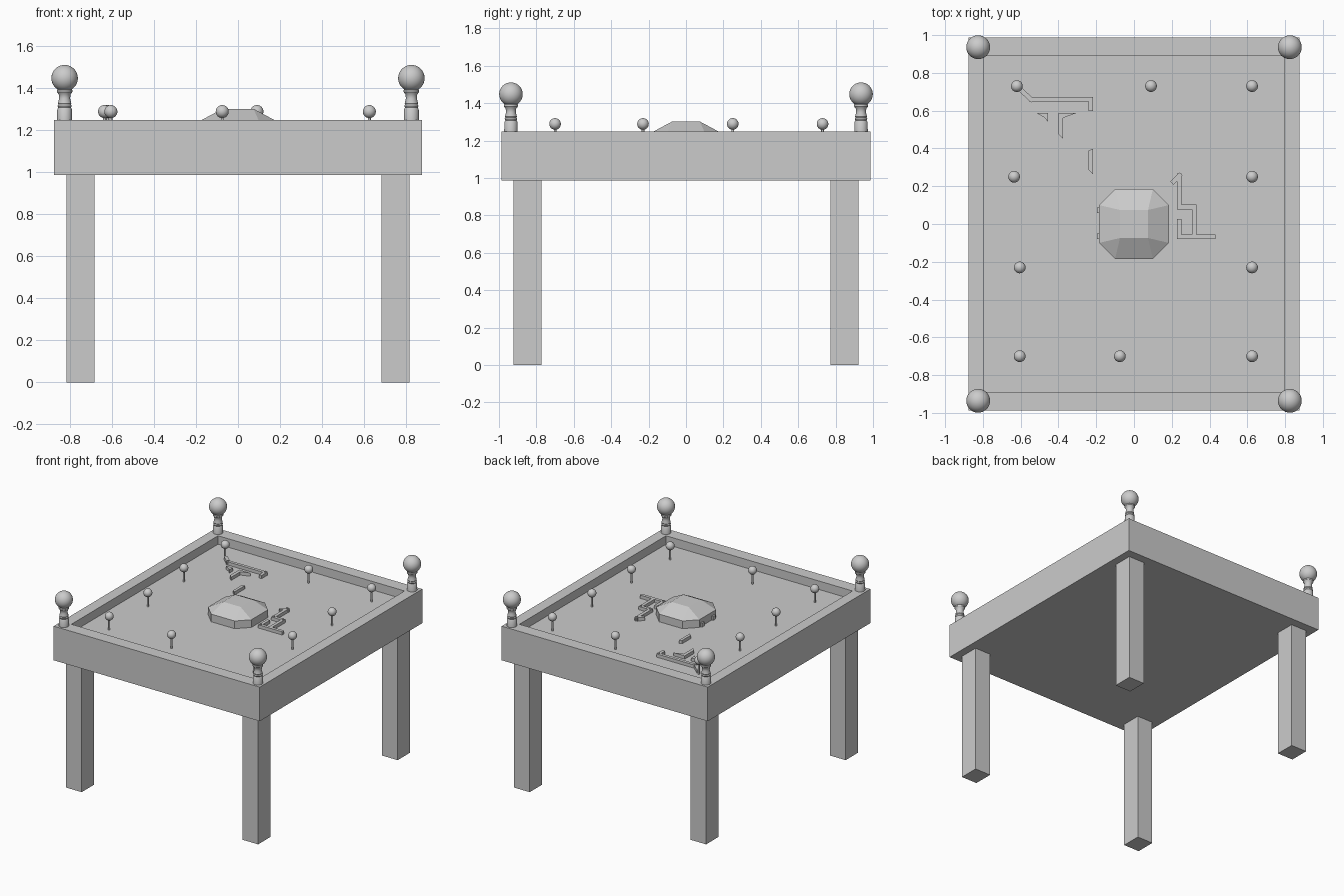
import bpy, bmesh
from math import sin, cos, pi, atan2, radians
from mathutils import Vector

if "Cube" in bpy.data.objects:
    bpy.data.objects.remove(bpy.data.objects["Cube"])

TOP, FLOOR, UNDER = 1.249, 1.184, 0.987


def loft(name, rings, smooth=False):
    """Skin a stack of equal-length vertex rings and cap both ends."""
    bm = bmesh.new()
    rows = [[bm.verts.new(p) for p in ring] for ring in rings]
    n = len(rows[0])
    for a, b in zip(rows, rows[1:]):
        for i in range(n):
            j = (i + 1) % n
            bm.faces.new((a[i], a[j], b[j], b[i]))
    bm.faces.new(rows[0][::-1])
    bm.faces.new(rows[-1])
    bmesh.ops.remove_doubles(bm, verts=bm.verts, dist=1e-5)
    bmesh.ops.recalc_face_normals(bm, faces=bm.faces)
    me = bpy.data.meshes.new(name)
    bm.to_mesh(me)
    bm.free()
    ob = bpy.data.objects.new(name, me)
    bpy.context.collection.objects.link(ob)
    if smooth:
        shade(ob)
    return ob


def shade(ob):
    bpy.ops.object.select_all(action='DESELECT')
    ob.select_set(True)
    bpy.context.view_layer.objects.active = ob
    bpy.ops.object.shade_smooth_by_angle(angle=radians(35))


def rect(hx, hy, z, cx=0, cy=0):
    return [(cx + sx * hx, cy + sy * hy, z) for sx, sy in ((-1, -1), (1, -1), (1, 1), (-1, 1))]


def prism(name, pts, z0, z1):
    return loft(name, [[(x, y, z) for x, y in pts] for z in (z0, z1)])


def lathe(name, x, y, profile, n=24):
    return loft(name, [[(x + r * cos(2 * pi * i / n), y + r * sin(2 * pi * i / n), z)
                        for i in range(n)] for r, z in profile], True)


def ball(name, x, y, z, r):
    bpy.ops.mesh.primitive_uv_sphere_add(segments=32, ring_count=16, radius=r, location=(x, y, z))
    bpy.context.object.name = name
    shade(bpy.context.object)


def rail(name, pts, w=0.024, h=0.025):
    """Straight bars along a path, with a round peg at each bend."""
    for k, (a, b) in enumerate(zip(pts, pts[1:])):
        a, b = Vector(a), Vector(b)
        d = (b - a).normalized()
        s = Vector((-d.y, d.x)) * w / 2
        e = d * w / 2
        prism(f"{name}_bar_{k}", [a - e - s, b + e - s, b + e + s, a - e + s], FLOOR - .002, FLOOR + h)
    for k, p in enumerate(pts[1:-1]):
        lathe(f"{name}_peg_{k}", p[0], p[1], [(.008, FLOOR), (.008, FLOOR + h + .006)], 12)


# Table box with a sunken playing surface
loft("table_box", [rect(.876, .987, UNDER), rect(.876, .987, TOP),
                   rect(.793, .89, TOP), rect(.793, .89, FLOOR)])

# Legs and corner finials
for sx, sy in ((-1, -1), (1, -1), (1, 1), (-1, 1)):
    loft("leg", [rect(.0665, .075, z, sx * .75, sy * .847) for z in (0, UNDER + .002)])
    x, y = sx * .825, sy * .936
    lathe("finial_stem", x, y, [(.036, TOP - .002), (.035, 1.30), (.030, 1.308), (.034, 1.316),
                                (.030, 1.324), (.032, 1.328), (.026, 1.352), (.028, 1.37),
                                (.037, 1.382), (.037, 1.392), (.02, 1.405)])
    ball("finial_ball", x, y, 1.448, .063)

# Ball-headed pins
for x, y in ((-.62, .73), (.09, .73), (.625, .73), (-.635, .25), (.625, .25), (-.605, -.23),
             (.625, -.23), (-.605, -.70), (-.075, -.70), (.625, -.70)):
    lathe("pin_stem", x, y, [(.007, FLOOR - .002), (.007, 1.27)], 12)
    ball("pin_head", x, y, 1.289, .031)


# Faceted central block: chamfered octagon tapering to a square top
def octagon(h, c, z):
    return [(sx * (h if k else c), sy * (c if k else h), z)
            for sx, sy, k in ((1, -1, 1), (1, 1, 1), (1, 1, 0), (-1, 1, 0),
                              (-1, 1, 1), (-1, -1, 1), (-1, -1, 0), (1, -1, 0))]


loft("centre_block", [octagon(.184, .1, FLOOR - .002), octagon(.184, .1, 1.243), octagon(.074, .074, 1.302)])
for y in (.072, -.064):
    loft("block_tab", [rect(.012, .015, z, -.185, y) for z in (FLOOR, FLOOR + .03)])

# Guide rails
rail("back_rail", [(-.60, .71), (-.545, .66), (-.23, .66), (-.23, .61)])
rail("side_rail", [(.21, .225), (.24, .255), (.24, .09), (.32, .09), (.32, -.068)])
rail("hook_rail", [(.24, .015), (.24, -.068), (.42, -.068)])

# Small wedge-shaped deflectors
for pts in ([(-.515, .587), (-.455, .587), (-.455, .54), (-.472, .562)],
            [(-.40, .587), (-.305, .587), (-.375, .562), (-.375, .45), (-.40, .475)],
            [(-.24, .39), (-.218, .397), (-.218, .265), (-.24, .285)]):
    prism("deflector", pts, FLOOR - .002, FLOOR + .025)
